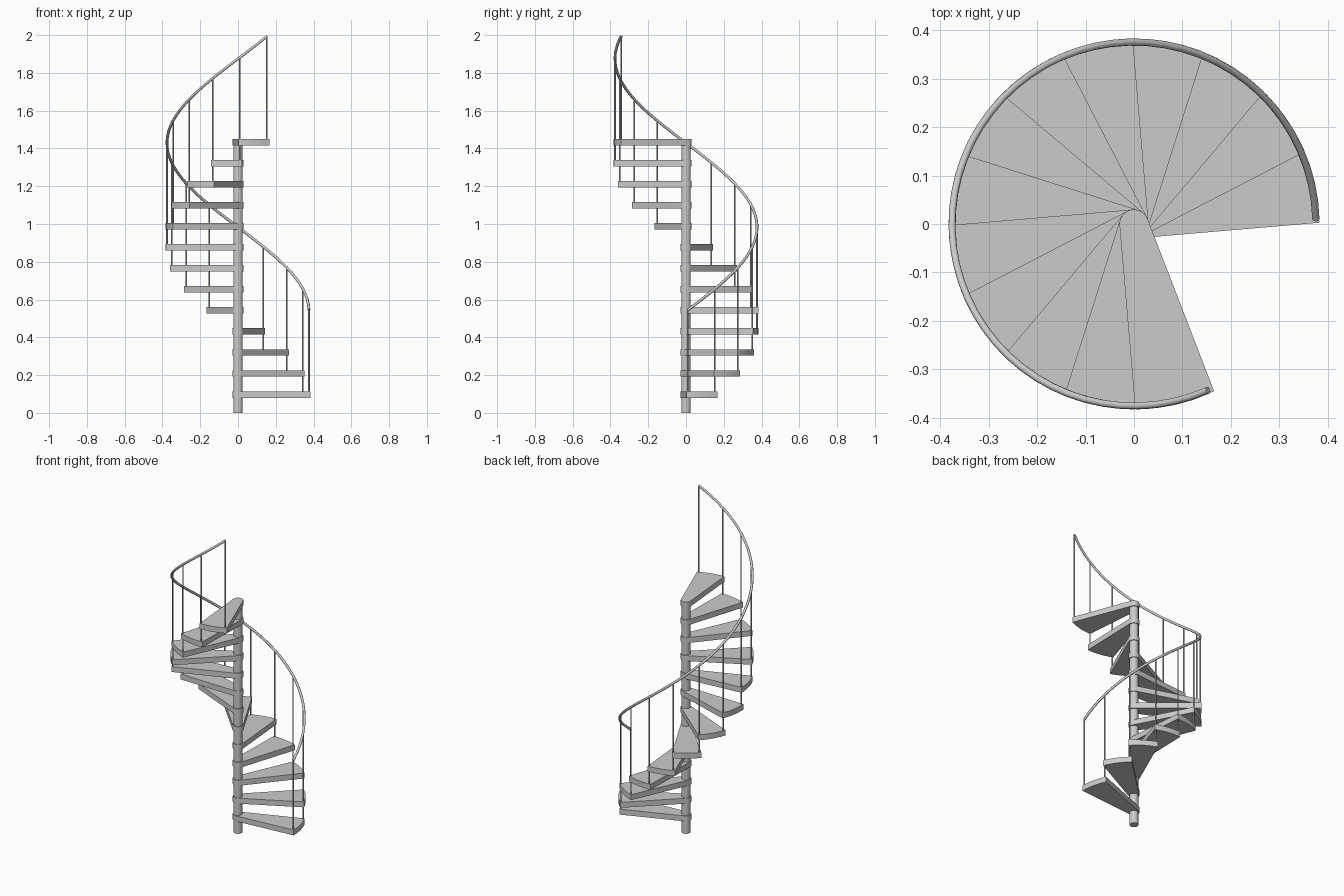
import bpy, bmesh
from math import radians, cos, sin, acos, degrees

if "Cube" in bpy.data.objects:
    bpy.data.objects.remove(bpy.data.objects["Cube"])

STEPS = 13
RISE = 0.1114
TURN = 22.5
HUB_R, OUTER_R = 0.03, 0.383
TREAD_T = 0.034
RAIL_R = 0.376


def polar(r, deg, z=0.0):
    return (r * cos(radians(deg)), r * sin(radians(deg)), z)


def tread_top(k):
    return 0.114 + RISE * k


def rail_z(k):
    return 0.545 + RISE * k


def finish(bm, name, smooth=False):
    bmesh.ops.recalc_face_normals(bm, faces=bm.faces)
    mesh = bpy.data.meshes.new(name)
    bm.to_mesh(mesh)
    bm.free()
    ob = bpy.data.objects.new(name, mesh)
    bpy.context.collection.objects.link(ob)
    if smooth:
        bpy.context.view_layer.objects.active = ob
        ob.select_set(True)
        bpy.ops.object.shade_smooth_by_angle(angle=radians(40))
        ob.select_set(False)
    return ob


def rod(name, xy, z0, z1, r, sides):
    bpy.ops.mesh.primitive_cylinder_add(
        vertices=sides, radius=r, depth=z1 - z0, location=(xy[0], xy[1], (z0 + z1) / 2))
    ob = bpy.context.object
    ob.name = name
    bpy.ops.object.shade_smooth_by_angle(angle=radians(50))
    ob.select_set(False)


# Central pole
rod("center_pole", (0, 0), 0, tread_top(STEPS - 1) - 0.002, 0.025, 24)

# Teardrop treads: curved outer edge, straight sides tangent to a round hub end
half = 12.6
tangent = half + degrees(acos(HUB_R / OUTER_R))
for k in range(STEPS):
    mid = 13 + TURN * k
    outline = [polar(OUTER_R, mid - half + 2 * half * i / 6) for i in range(7)]
    hub_sweep = 360 - 2 * tangent
    outline += [polar(HUB_R, mid + tangent + hub_sweep * i / 12) for i in range(13)]
    bm = bmesh.new()
    face = bm.faces.new([bm.verts.new((x, y, tread_top(k) - TREAD_T)) for x, y, _ in outline])
    top = bmesh.ops.extrude_face_region(bm, geom=[face])["geom"]
    bmesh.ops.translate(bm, vec=(0, 0, TREAD_T),
                        verts=[v for v in top if isinstance(v, bmesh.types.BMVert)])
    finish(bm, f"tread_{k + 1:02d}", smooth=True)

# Balusters: each runs from the lower tread, through the overlap, to the rail
for k in range(STEPS + 1):
    bottom = tread_top(max(k - 1, 0)) - TREAD_T
    rod(f"baluster_{k + 1:02d}", polar(RAIL_R, 1.5 + TURN * k), bottom, rail_z(k), 0.004, 8)

# Helical handrail
curve = bpy.data.curves.new("handrail", "CURVE")
curve.dimensions = "3D"
curve.bevel_depth = 0.0075
curve.bevel_resolution = 2
curve.use_fill_caps = True
SUB = 4
spline = curve.splines.new("POLY")
spline.points.add(STEPS * SUB)
for i, p in enumerate(spline.points):
    k = i / SUB
    p.co = (*polar(RAIL_R, 1.5 + TURN * k, rail_z(k)), 1)
rail = bpy.data.objects.new("handrail", curve)
bpy.context.collection.objects.link(rail)
